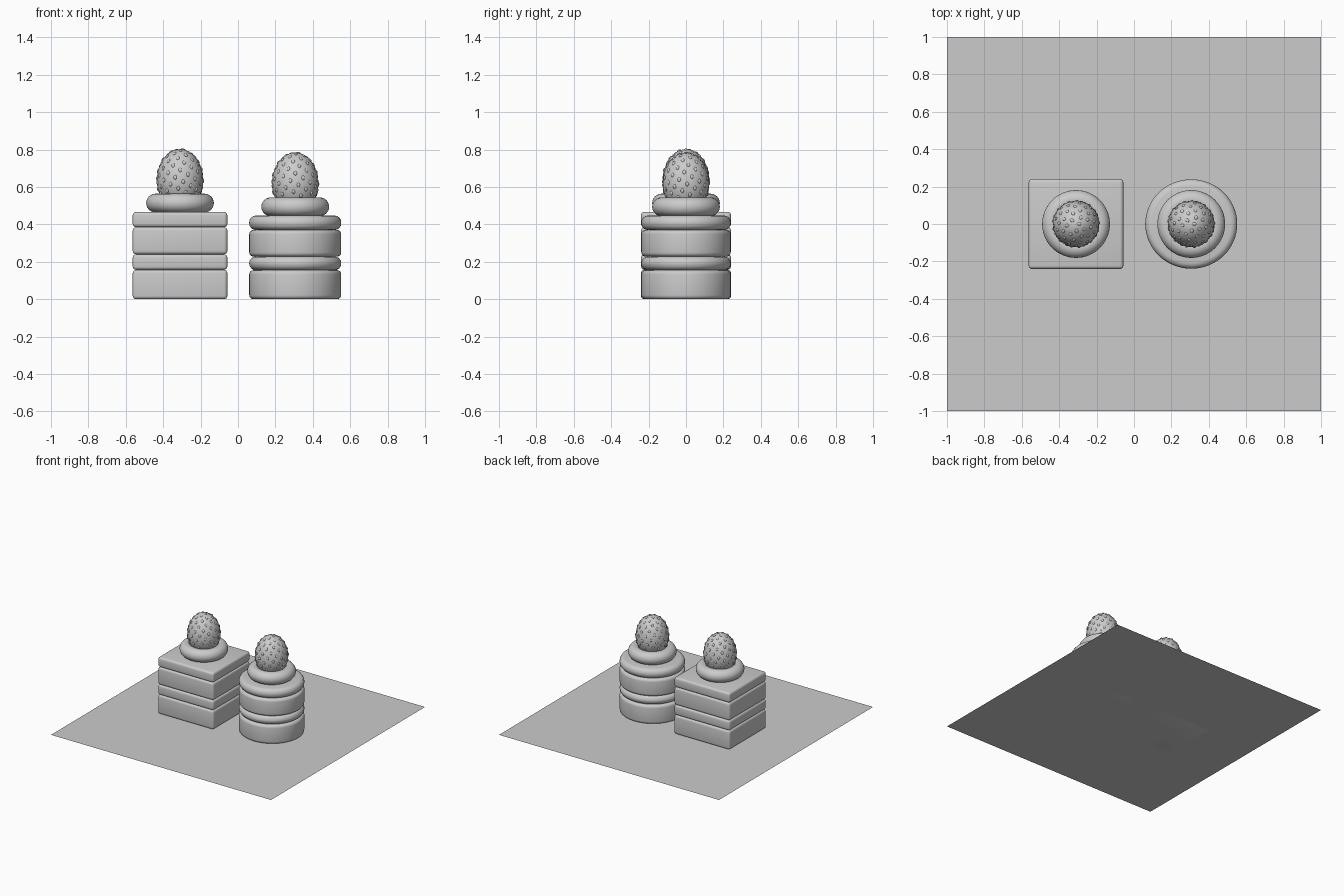
import bpy, bmesh, math
from mathutils import Vector

if "Cube" in bpy.data.objects:
    bpy.data.objects.remove(bpy.data.objects["Cube"])


def finish(ob, bevel=0.0, segments=4):
    bpy.ops.object.select_all(action='DESELECT')
    ob.select_set(True)
    bpy.context.view_layer.objects.active = ob
    if bevel:
        m = ob.modifiers.new("rounding", 'BEVEL')
        m.width = bevel
        m.segments = segments
        m.limit_method = 'ANGLE'
        m.angle_limit = math.radians(40)
        bpy.ops.object.modifier_apply(modifier=m.name)
    bpy.ops.object.shade_smooth_by_angle(angle=math.radians(40))


def layer(name, is_round, x, z0, z1, size, bevel):
    loc = (x, 0, (z0 + z1) / 2)
    if is_round:
        bpy.ops.mesh.primitive_cylinder_add(vertices=64, radius=0.5, depth=1, location=loc)
    else:
        bpy.ops.mesh.primitive_cube_add(size=1, location=loc)
    ob = bpy.context.object
    ob.name = name
    ob.scale = (size[0], size[1], z1 - z0)
    bpy.ops.object.transform_apply(location=False, rotation=False, scale=True)
    finish(ob, bevel)


def cream_ring(name, x, z):
    bpy.ops.mesh.primitive_torus_add(major_radius=0.131, minor_radius=0.05,
                                     major_segments=64, minor_segments=24, location=(x, 0, z))
    ob = bpy.context.object
    ob.name = name
    finish(ob)


# Egg shape: wide near the bottom, narrowing to a rounded tip
R, UP, DOWN = 0.124, 0.167, 0.15


def egg(d):
    h = UP if d.z > 0 else DOWN
    return Vector((d.x * R, d.y * R, d.z * h))


def strawberry(name, x, z):
    bpy.ops.mesh.primitive_uv_sphere_add(segments=48, ring_count=24, radius=1)
    ob = bpy.context.object
    ob.name = name
    for v in ob.data.vertices:
        v.co = egg(v.co.copy())
    ob.location = (x, 0, z)
    finish(ob)

    # Seeds spread in a spiral over the exposed surface
    bm = bmesh.new()
    n = 110
    for i in range(n):
        dz = 1 - 2 * (i + 0.5) / n
        if dz < -0.5:
            break
        a = i * math.pi * (3 - math.sqrt(5))
        r = math.sqrt(1 - dz * dz)
        d = Vector((r * math.cos(a), r * math.sin(a), dz))
        p = egg(d)
        h = UP if dz > 0 else DOWN
        normal = Vector((d.x / R, d.y / R, d.z / h)).normalized()
        new = bmesh.ops.create_uvsphere(bm, u_segments=10, v_segments=6, radius=1)['verts']
        q = normal.to_track_quat('Z', 'Y')
        for v in new:
            v.co = p + q @ Vector((v.co.x * 0.009, v.co.y * 0.012, v.co.z * 0.005))
    me = bpy.data.meshes.new(name + "_seeds")
    bm.to_mesh(me)
    bm.free()
    seeds = bpy.data.objects.new(name + "_seeds", me)
    bpy.context.collection.objects.link(seeds)
    seeds.location = (x, 0, z)
    finish(seeds)


def cake(prefix, is_round, x, levels, size, top):
    names = ["lower_sponge", "cream_filling", "upper_sponge", "icing"]
    for i, n in enumerate(names):
        cream = i % 2 == 1
        bevel = (0.035 if cream else 0.022) if is_round else 0.018
        layer(prefix + "_" + n, is_round, x, levels[i], levels[i + 1], size, bevel)
    cream_ring(prefix + "_cream_ring", x, levels[4] + 0.047)
    strawberry(prefix + "_strawberry", x, top - UP)


# Table surface
bpy.ops.mesh.primitive_plane_add(size=2)
bpy.context.object.name = "table_surface"

# Square and round cakes
cake("square_cake", False, -0.31, (0, 0.157, 0.24, 0.385, 0.467), (0.506, 0.481), 0.802)
cake("round_cake", True, 0.306, (0, 0.155, 0.228, 0.37, 0.447), (0.492, 0.478), 0.784)
